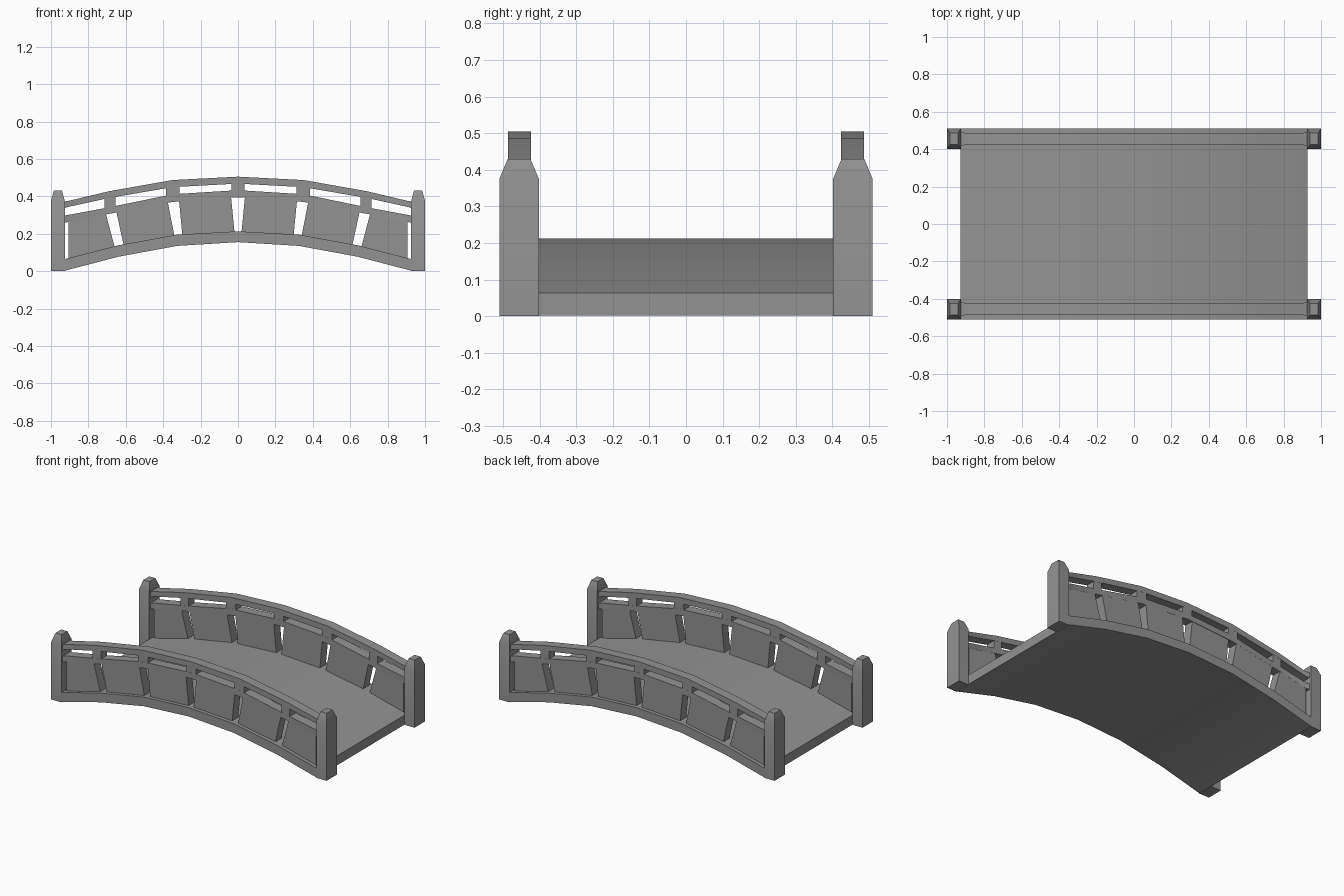
import bpy, bmesh
from math import radians

if "Cube" in bpy.data.objects:
    bpy.data.objects.remove(bpy.data.objects["Cube"])

RAIL_IN, RAIL_OUT = 0.423, 0.486     # y range of the railing
POST_IN, POST_OUT = 0.402, 0.51      # y range of the corner posts

# Dark grey finish
grey = bpy.data.materials.new("dark_grey")
grey.diffuse_color = (.29, .29, .29, 1)
grey.use_nodes = True
grey.node_tree.nodes["Principled BSDF"].inputs["Base Color"].default_value = grey.diffuse_color


def mirrored(half):
    """Mirror a profile running from the centre (x = 0) outwards."""
    return [(-p[0],) + tuple(p[1:]) for p in reversed(half[1:])] + list(half)


def loft(name, sections):
    """Solid through a row of four-point cross-sections."""
    bm = bmesh.new()
    rings = [[bm.verts.new(p) for p in s] for s in sections]
    for a, b in zip(rings, rings[1:]):
        for i in range(4):
            j = (i + 1) % 4
            bm.faces.new((a[i], a[j], b[j], b[i]))
    bm.faces.new(rings[0])
    bm.faces.new(rings[-1])
    bmesh.ops.recalc_face_normals(bm, faces=bm.faces)
    me = bpy.data.meshes.new(name)
    bm.to_mesh(me)
    bm.free()
    me.materials.append(grey)
    ob = bpy.data.objects.new(name, me)
    bpy.context.collection.objects.link(ob)
    return ob


def arch(name, half, y0, y1):
    """Arched bar; each station is (x, z low, z high, sideways flare)."""
    return loft(name, [[(x, y0 - f, lo), (x, y1 + f, lo), (x, y1 + f, hi), (x, y0 - f, hi)]
                       for x, lo, hi, f in mirrored(half)])


def slab(name, corners, y0, y1):
    """Four-sided x-z outline given thickness along y."""
    return loft(name, [[(x, y, z) for x, z in corners] for y in (y0, y1)])


def height(half, x, k):
    """Height of an arch at x, k = 1 underside, 2 top."""
    x = abs(x)
    for a, b in zip(half, half[1:]):
        if x <= b[0]:
            return a[k] + (b[k] - a[k]) * (x - a[0]) / (b[0] - a[0])
    return half[-1][k]


deck = [(0, .155, .213, 0), (.325, .135, .195, 0), (.64, .077, .138, 0), (.928, .002, .064, 0)]
top_rail = [(0, .468, .505, 0), (.35, .449, .487, 0), (.69, .391, .427, 0),
            (.905, .344, .376, 0), (.94, .334, .370, .015)]
low_rail = [(0, .395, .433, 0), (.35, .370, .411, 0), (.69, .306, .341, 0),
            (.905, .263, .301, 0), (.94, .256, .295, .015)]

# Arched deck
arch("deck", deck, -POST_OUT, POST_OUT)

# Panel edges: (left top, left bottom, right top, right bottom) in x
panels = [(.037, .018, .315, .297), (.375, .339, .65, .61), (.706, .658, .905, .905)]
# Short blocks between the rails: (left, right)
blocks = [(-.035, .035), (.313, .385), (.655, .715), (-.385, -.313), (-.715, -.655)]

for s, side in ((-1, "front"), (1, "back")):
    y0, y1 = sorted((s * RAIL_IN, s * RAIL_OUT))
    arch(side + "_top_rail", top_rail, y0, y1)
    arch(side + "_lower_rail", low_rail, y0, y1)

    # Blocks joining the two rails
    for a, b in blocks:
        slab(side + "_rail_block",
             [(a, height(low_rail, a, 2) - .003), (b, height(low_rail, b, 2) - .003),
              (b, height(top_rail, b, 1) + .003), (a, height(top_rail, a, 1) + .003)],
             y0 + .0005, y1 - .0005)

    # Infill panels between deck and lower rail
    for m in (-1, 1):
        for lt, lb, rt, rb in panels:
            slab(side + "_panel",
                 [(m * lb, height(deck, lb, 2) - .01), (m * rb, height(deck, rb, 2) - .01),
                  (m * rt, height(low_rail, rt, 1) + .002),
                  (m * lt, height(low_rail, lt, 1) + .002)],
                 y0 + .0005, y1 - .0005)

        # Corner post with tapered top
        sections = []
        for z, x0, x1, p0, p1 in ((0, .926, 1, POST_IN, POST_OUT),
                                  (.375, .926, 1, POST_IN, POST_OUT),
                                  (.43, .941, .985, .425, .487)):
            sections.append([(m * x0, s * p0, z), (m * x1, s * p0, z),
                             (m * x1, s * p1, z), (m * x0, s * p1, z)])
        loft(side + "_post", sections)

# Soften the shallow bends, keep the real edges sharp
for ob in bpy.context.collection.objects:
    ob.select_set(True)
    bpy.context.view_layer.objects.active = ob
bpy.ops.object.shade_smooth_by_angle(angle=radians(30))
